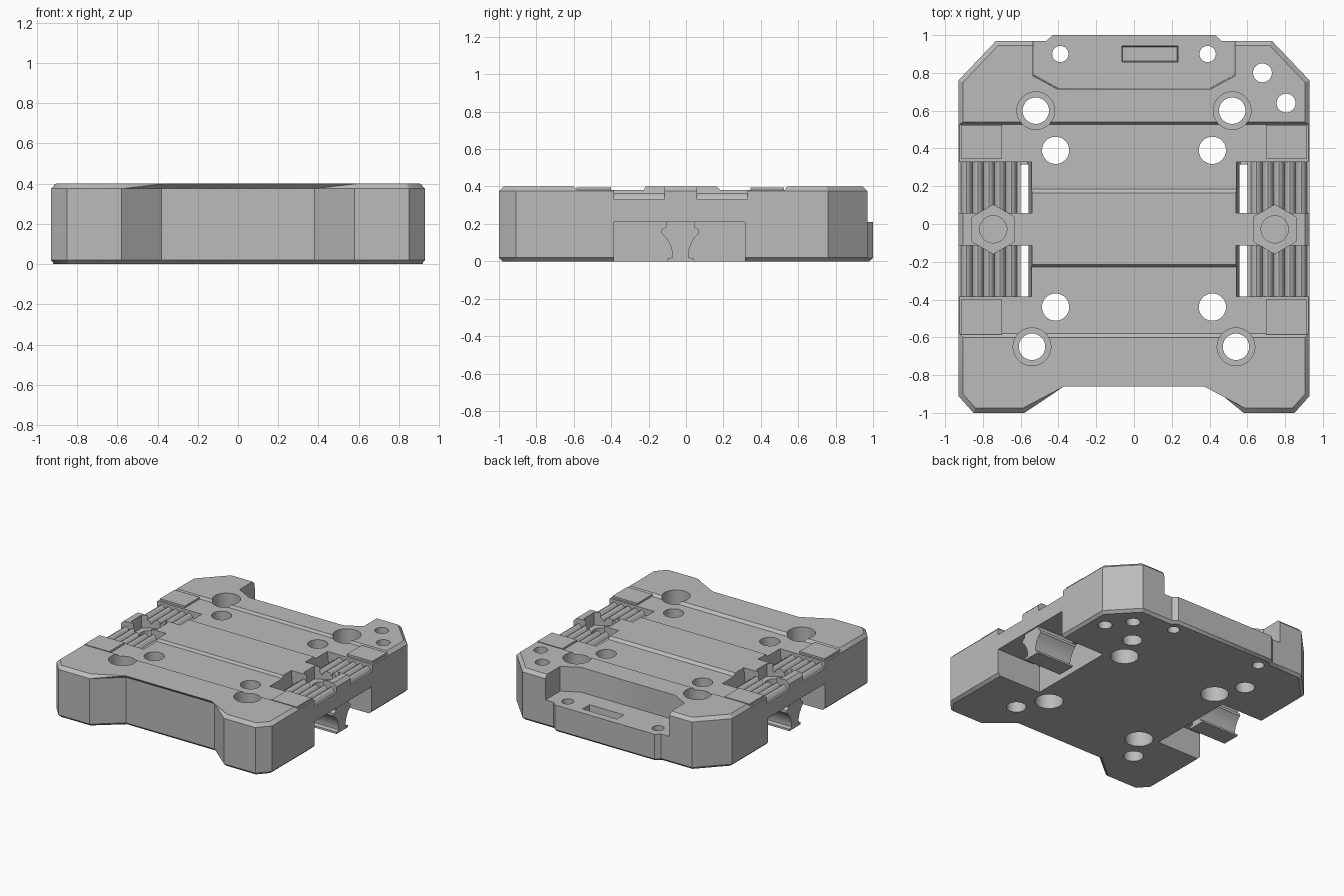
import bpy, bmesh, math
from mathutils import Vector

cube = bpy.data.objects.get("Cube")
if cube:
    bpy.data.objects.remove(cube, do_unlink=True)

grey = bpy.data.materials.new("plain grey")
grey.use_nodes = True
COLOUR = (0.5, 0.5, 0.5, 1)
grey.diffuse_color = COLOUR
grey.node_tree.nodes["Principled BSDF"].inputs["Base Color"].default_value = COLOUR


def prism(bm, points, axis, low, high):
    """Extrude a flat outline along an axis; outline runs over the other two."""
    def place(p, d):
        return {"x": (d, *p), "y": (p[0], d, p[1]), "z": (*p, d)}[axis]
    a = [bm.verts.new(place(p, low)) for p in points]
    b = [bm.verts.new(place(p, high)) for p in points]
    bm.faces.new(a)
    bm.faces.new(b[::-1])
    for i in range(len(a)):
        j = (i + 1) % len(a)
        bm.faces.new((a[i], b[i], b[j], a[j]))


def box(bm, x0, x1, y0, y1, z0, z1):
    prism(bm, [(x0, y0), (x1, y0), (x1, y1), (x0, y1)], "z", z0, z1)


def ring(cx, cy, r, n, turn=0):
    return [(cx + r * math.cos(turn + math.tau * i / n),
             cy + r * math.sin(turn + math.tau * i / n)) for i in range(n)]


def bore(bm, cx, cy, profile, n=40):
    """Turned solid from (radius, height) steps, used to drill a hole."""
    rows = [[bm.verts.new((*p, z)) for p in ring(cx, cy, r, n)] for r, z in profile]
    for a, b in zip(rows, rows[1:]):
        for i in range(n):
            j = (i + 1) % n
            bm.faces.new((a[i], a[j], b[j], b[i]))
    bm.faces.new(rows[0])
    bm.faces.new(rows[-1])


def finish(bm, name):
    bmesh.ops.recalc_face_normals(bm, faces=bm.faces)
    mesh = bpy.data.meshes.new(name)
    bm.to_mesh(mesh)
    bm.free()
    mesh.materials.append(grey)
    ob = bpy.data.objects.new(name, mesh)
    bpy.context.collection.objects.link(ob)
    return ob


def combine(target, bm, name, operation="DIFFERENCE"):
    tool = finish(bm, name)
    tool.hide_render = True
    mod = target.modifiers.new(name, "BOOLEAN")
    mod.operation, mod.object, mod.solver = operation, tool, "EXACT"
    bpy.context.view_layer.objects.active = target
    bpy.ops.object.modifier_apply(modifier=mod.name)
    bpy.data.objects.remove(tool, do_unlink=True)


def chamfer(bm, z, width):
    edges = [e for e in bm.edges if all(abs(v.co.z - z) < 1e-4 for v in e.verts)]
    bmesh.ops.bevel(bm, geom=edges, offset=width, segments=1, affect="EDGES")


# Main plate with notched front and cut corners
half = [(0.38, -0.835), (0.58, -1), (0.85, -1), (0.93, -0.91), (0.93, 0.76), (0.73, 0.97)]
outline = half + [(-x, y) for x, y in reversed(half)]
bm = bmesh.new()
prism(bm, outline, "z", 0, 0.4)
chamfer(bm, 0.4, 0.025)
chamfer(bm, 0, 0.02)
plate = finish(bm, "base_plate")

# Rear shelf cut, with a slightly wider rim
bm = bmesh.new()
shelf = [(0.54, 1.2), (0.54, 0.78), (0.41, 0.71)]
prism(bm, shelf + [(-x, y) for x, y in reversed(shelf)], "z", 0.21, 0.6)
for v in bm.verts:
    if v.co.z < 0.3:
        v.co.x *= 0.985
        v.co.y += 0.01
combine(plate, bm, "shelf_cut")

# Rear tongue
bm = bmesh.new()
tongue = [(0.48, 0.8), (0.48, 0.955), (0.43, 1)]
prism(bm, tongue + [(-x, y) for x, y in reversed(tongue)], "z", 0, 0.21)
chamfer(bm, 0, 0.018)
combine(plate, bm, "rear_tongue", "UNION")

# Shallow sloped channels either side of the raised centre strip
bm = bmesh.new()
for y0, y1 in [(-0.6, -0.215), (0.165, 0.54)]:
    prism(bm, [(y0 - 0.02, 0.42), (y0 + 0.02, 0.38), (y1 - 0.012, 0.38),
               (y1 + 0.012, 0.42)], "x", -1.1, 1.1)
combine(plate, bm, "channels")

# Low pads beside the ribs
bm = bmesh.new()
for s in (-1, 1):
    for y0, y1 in [(-0.585, -0.4), (0.345, 0.525)]:
        x0, x1 = sorted((s * 0.7, s * 0.915))
        box(bm, x0, x1, y0, y1, 0.3, 0.395)
        top = [v for v in bm.verts if v.co.z > 0.39 and x0 <= v.co.x <= x1]
        for v in top:
            if abs(v.co.x) > 0.9:
                v.co.x -= s * 0.02
combine(plate, bm, "pads", "UNION")

# Wavy ribbed pockets with a slit on their inner side
ribs, start, end = 5, 0.62, 0.915
wave = []
for i in range(ribs * 6 + 1):
    t = i / 6
    wave.append((start + (end - start) * t / ribs, 0.33 + 0.032 * abs(math.sin(math.pi * t)) ** 0.7))
pocket = [(0.54, 0.5), (0.54, 0.4), (0.565, 0.15), (0.6, 0.15), (0.6, 0.33)] + wave + [(1, 0.33), (1, 0.5)]
bm = bmesh.new()
for s in (-1, 1):
    for y0, y1 in [(-0.385, -0.115), (0.058, 0.328)]:
        prism(bm, [(s * x, z) for x, z in pocket], "y", y0, y1)
combine(plate, bm, "ribbed_pockets")

# Side recesses open to the underside
bm = bmesh.new()
for s in (-1, 1):
    x0, x1 = sorted((s * 0.55, s * 1.1))
    box(bm, x0, x1, -0.385, 0.315, -0.2, 0.21)
combine(plate, bm, "side_recesses")

# Hexagonal nut seats
bm = bmesh.new()
for s in (-1, 1):
    prism(bm, ring(s * 0.745, -0.028, 0.13, 6, math.pi / 2), "z", 0.3, 0.6)
combine(plate, bm, "nut_seats")

# Drilled holes
bm = bmesh.new()
for s in (-1, 1):
    bore(bm, s * 0.745, -0.028, [(0.072, 0.1), (0.072, 0.33)])
    for x, y in [(0.52, 0.6), (0.54, -0.65)]:
        bore(bm, s * x, y, [(0.07, -0.1), (0.07, 0.2), (0.1, 0.2), (0.1, 0.6)])
    for y in (0.39, -0.44):
        bore(bm, s * 0.415, y, [(0.1, -0.1), (0.1, 0.17), (0.072, 0.2), (0.072, 0.6)])
    bore(bm, s * 0.39, 0.9, [(0.043, -0.1), (0.043, 0.6)])
for x, y in [(0.68, 0.8), (0.805, 0.64)]:
    bore(bm, x, y, [(0.05, -0.1), (0.05, 0.6)])
combine(plate, bm, "holes")

# Blind slot in the rear shelf
bm = bmesh.new()
box(bm, -0.072, 0.24, 0.85, 0.95, 0.15, 0.3)
for v in bm.verts:
    if v.co.z < 0.2:
        v.co.x += 0.012 if v.co.x < 0 else -0.012
        v.co.y += 0.012 if v.co.y < 0.9 else -0.012
combine(plate, bm, "slot")

# Waisted clamp jaws hanging in the side recesses
jaw_half = [(0.075, 0.22), (0.075, 0.185), (0.1, 0.17), (0.1, 0.15), (0.075, 0.125),
            (0.055, 0.09), (0.043, 0.05), (0.042, 0.022), (0.07, 0.015), (0.07, 0)]
mid = -0.03
section = [(mid + w, z) for w, z in jaw_half] + [(mid - w, z) for w, z in reversed(jaw_half)]
jaws = []
for s, side in ((1, "left"), (-1, "right")):
    bm = bmesh.new()
    prism(bm, section, "x", *sorted((s * 0.6, s * 0.92)))
    jaws.append(finish(bm, side + "_clamp_jaw"))

# Smooth the round walls, keep the edges crisp
bpy.ops.object.select_all(action="DESELECT")
for ob in [plate] + jaws:
    ob.select_set(True)
bpy.context.view_layer.objects.active = plate
bpy.ops.object.shade_smooth_by_angle(angle=math.radians(30))
